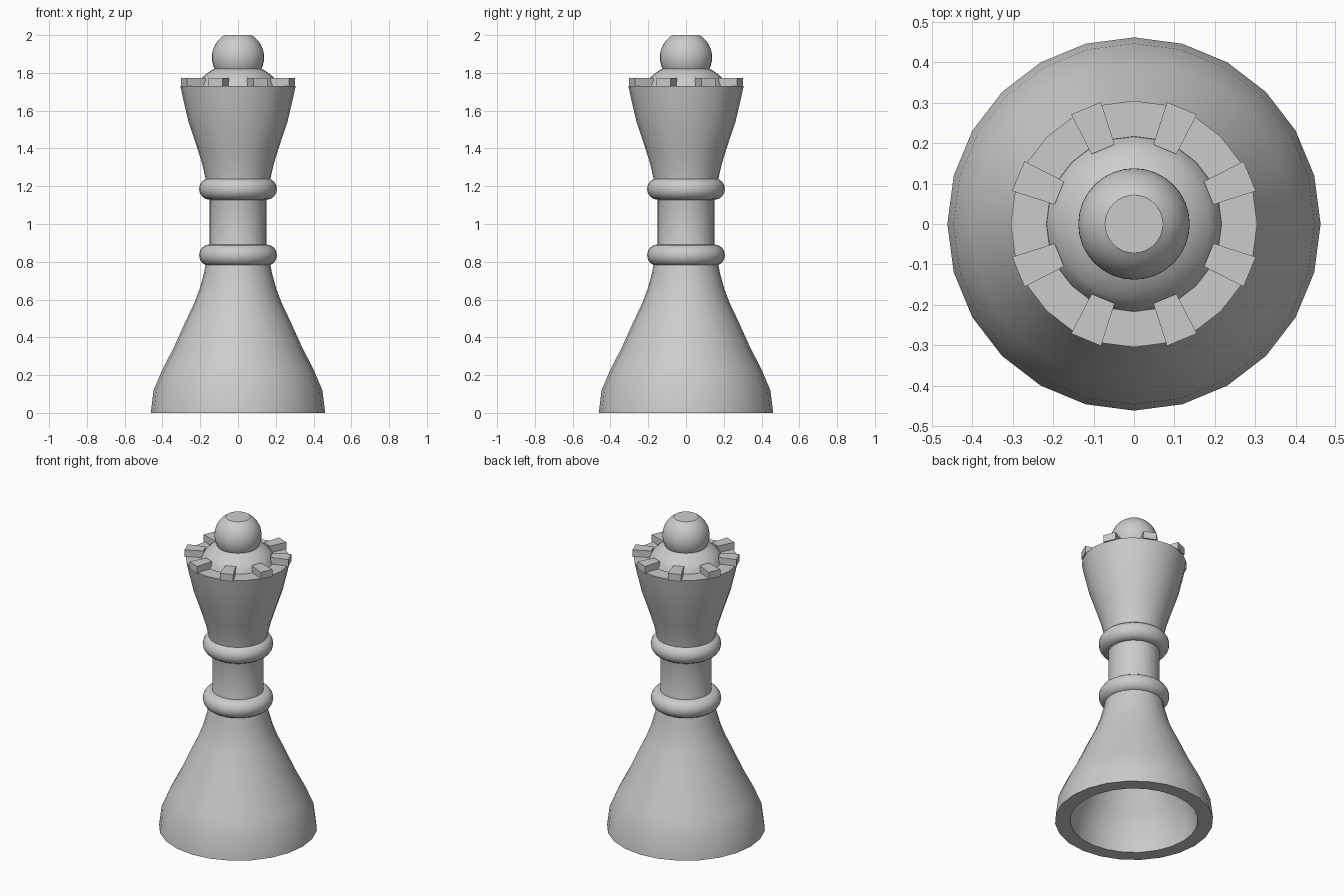
import bpy, bmesh, math
from mathutils import Vector

if "Cube" in bpy.data.objects:
    bpy.data.objects.remove(bpy.data.objects["Cube"], do_unlink=True)

SEGMENTS = 24

grey = bpy.data.materials.new("stone grey")
grey.use_nodes = True
grey.diffuse_color = (0.6, 0.6, 0.6, 1)
grey.node_tree.nodes["Principled BSDF"].inputs["Base Color"].default_value = (0.6, 0.6, 0.6, 1)


def finish(name, bm, smooth=True):
    bmesh.ops.recalc_face_normals(bm, faces=bm.faces)
    mesh = bpy.data.meshes.new(name)
    bm.to_mesh(mesh)
    bm.free()
    mesh.materials.append(grey)
    obj = bpy.data.objects.new(name, mesh)
    bpy.context.collection.objects.link(obj)
    if smooth:
        bpy.ops.object.select_all(action='DESELECT')
        obj.select_set(True)
        bpy.context.view_layer.objects.active = obj
        bpy.ops.object.shade_smooth_by_angle(angle=math.radians(32))
    return obj


def lathe(name, profile, closed=False, segments=SEGMENTS):
    """Turn a (radius, height) profile around the z axis."""
    bm = bmesh.new()
    verts = [bm.verts.new((r, 0, z)) for r, z in profile]
    pairs = list(zip(verts, verts[1:]))
    if closed:
        pairs.append((verts[-1], verts[0]))
    edges = [bm.edges.new(p) for p in pairs]
    bmesh.ops.spin(bm, geom=verts + edges, cent=(0, 0, 0), axis=(0, 0, 1),
                   angle=math.tau, steps=segments, use_merge=True)
    bmesh.ops.remove_doubles(bm, verts=bm.verts, dist=0.0001)
    return finish(name, bm)


# Hollow body: flared base, neck and cup, with a wall of even thickness
WALL = 0.088
outer = [(0.462, 0), (0.447, 0.12), (0.40, 0.23), (0.338, 0.35), (0.275, 0.49),
         (0.232, 0.58), (0.202, 0.66), (0.18, 0.74), (0.165, 0.82), (0.15, 0.86),
         (0.15, 1.16), (0.165, 1.20), (0.174, 1.25), (0.19, 1.32), (0.215, 1.40),
         (0.262, 1.54), (0.29, 1.66), (0.305, 1.73)]
inner = [(r - WALL, z) for r, z in reversed(outer)]
lathe("body", outer + inner, closed=True)

# Collar rings above and below the neck
for name, height in (("lower_collar", 0.835), ("upper_collar", 1.185)):
    ring = [(0.15 + 0.056 * math.cos(a), height + 0.057 * math.sin(a))
            for a in (math.tau * i / 16 for i in range(16))]
    lathe(name, ring, closed=True, segments=32)

# Dome that closes the cup
lathe("dome", [(0.217, 1.725), (0.205, 1.755), (0.188, 1.778), (0.16, 1.80),
               (0.13, 1.82), (0.10, 1.83), (0, 1.835)])

# Ball finial with a flat top
RADIUS, CENTRE = 0.138, 1.882
start, stop = math.radians(-32), math.asin((2 - CENTRE) / RADIUS)
arc = [start + (stop - start) * i / 12 for i in range(13)]
ball = [(RADIUS * math.cos(a), CENTRE + RADIUS * math.sin(a)) for a in arc]
lathe("ball_finial", [(0, ball[0][1])] + ball + [(0, 2)], segments=32)

# Eight wedge-shaped battlements around the rim
bm = bmesh.new()
for i in range(8):
    angle = math.tau * (i + 0.5) / 8
    out = Vector((math.cos(angle), math.sin(angle), 0))
    side = Vector((-out.y, out.x, 0))
    plan = [(0.2, -0.031), (0.31, -0.04), (0.31, 0.04), (0.2, 0.031)]
    low, high = [[bm.verts.new(out * r + side * w + Vector((0, 0, z))) for r, w in plan]
                 for z in (1.727, 1.773)]
    bm.faces.new(low)
    bm.faces.new(high)
    for k in range(4):
        n = (k + 1) % 4
        bm.faces.new((low[k], low[n], high[n], high[k]))
finish("battlements", bm, smooth=False)
